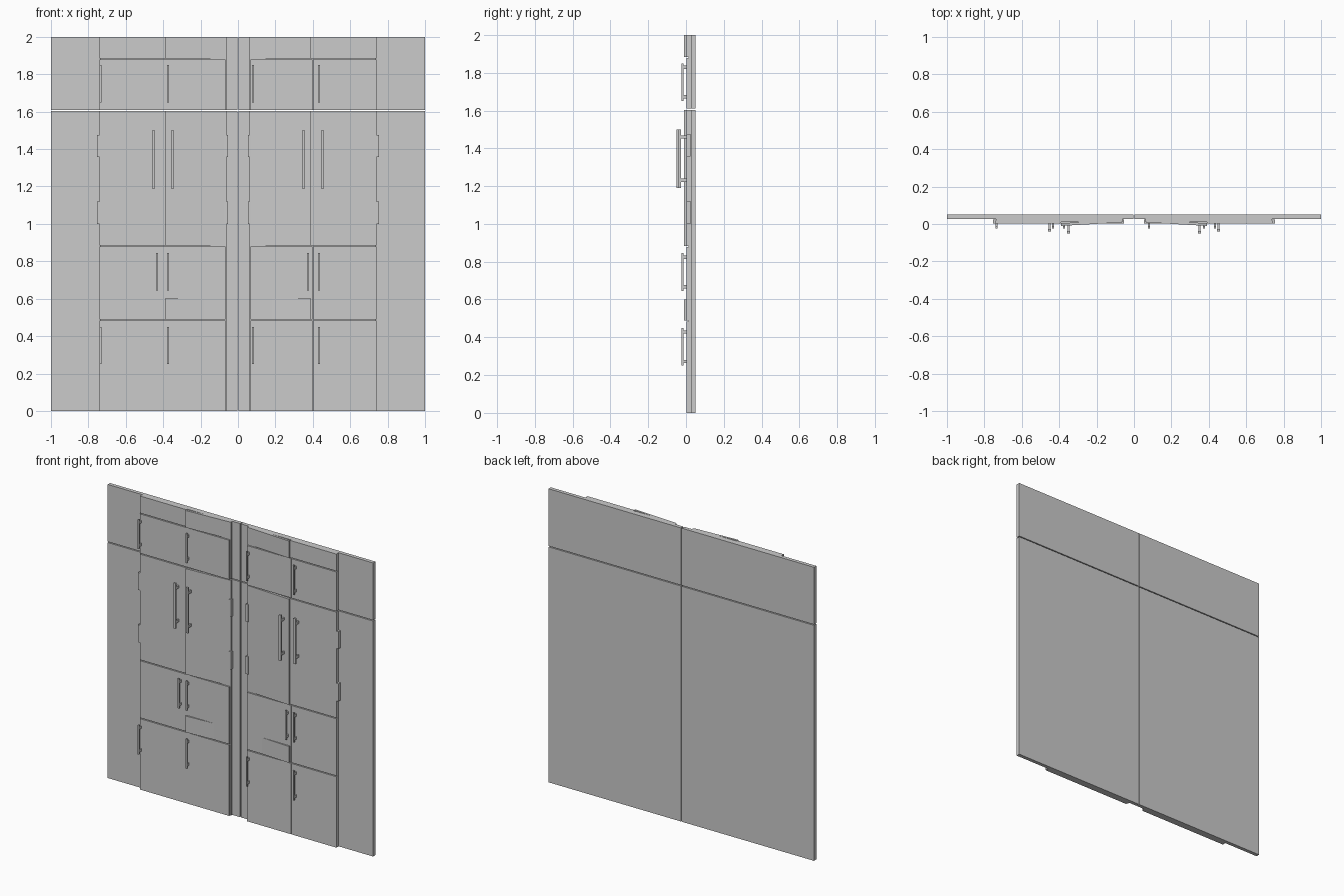
import bpy, bmesh
from mathutils import Vector

if "Cube" in bpy.data.objects:
    bpy.data.objects.remove(bpy.data.objects["Cube"])


def add_mesh(name, boxes):
    """One object from boxes (x0, x1, y0, y1, z0, z1, shear), shear = y offset at x1."""
    bm = bmesh.new()
    for x0, x1, y0, y1, z0, z1, shear in boxes:
        verts = bmesh.ops.create_cube(bm, size=1)["verts"]
        for v in verts:
            right = v.co.x > 0
            v.co = Vector((x1 if right else x0,
                           (y1 if v.co.y > 0 else y0) + (shear if right else 0),
                           z1 if v.co.z > 0 else z0))
    mesh = bpy.data.meshes.new(name)
    bm.to_mesh(mesh)
    bm.free()
    obj = bpy.data.objects.new(name, mesh)
    bpy.context.collection.objects.link(obj)
    return obj


def box(name, x0, x1, y0, y1, z0, z1, shear=0):
    return add_mesh(name, [(min(x0, x1), max(x0, x1), y0, y1, z0, z1, shear)])


def handle(x, z0, z1, y_bar, width, depth, inset):
    """Bar pull with two standoff posts."""
    parts = [(x - width / 2, x + width / 2, y_bar, y_bar + depth, z0, z1, 0)]
    for z in (z0 + inset, z1 - inset):
        parts.append((x - .005, x + .005, y_bar + depth - .002, .008, z - .009, z + .009, 0))
    add_mesh("handle", parts)


SPLIT = {-1: .39, 1: .40}
for s in (-1, 1):
    # back panels, split above the tall doors
    for z0, z1 in ((0, 1.604), (1.61, 2)):
        box("back_panel", s * .003, s, .026, .051, z0, z1)
        box("cabinet_body", s * .062, s * .738, .012, .026, z0, z1)

    # flat doors and drawers
    for z0, z1 in ((0, .483), (.489, .878), (1.61, 1.878)):
        box("inner_door", s * .068, s * (SPLIT[s] - .001), .002, .018, z0, z1)
        box("outer_door", s * (SPLIT[s] + .001), s * .74, .002, .018, z0, z1)
    for z0, z1 in ((.884, 1.604), (1.884, 2)):
        box("outer_door", s * .391, s * .74, .002, .018, z0, z1)

    # slightly open inner doors, free edge in the middle of each unit
    for z0, z1 in ((.489, .6), (.884, 1.604), (1.884, 2)):
        start, lean = (.0085, -.0185) if s > 0 else (-.010, .0185)
        box("ajar_door", s * .068, s * .39, start, start + .014, z0, z1, lean)

    # hinge tabs on both edges
    for z0, z1 in ((1.0, 1.12), (1.357, 1.475)):
        box("outer_hinge", s * .735, s * .755, .002, .024, z0, z1)
        box("inner_hinge", s * .054, s * .072, .004, .024, z0, z1)

    # long pulls
    handle(s * .35, 1.19, 1.5, -.051, .016, .013, .04)
    handle(s * .452, 1.19, 1.5, -.04, .016, .013, .04)

# short pulls
for z in (.25, 1.65):
    for x in (-.735, -.375, .08, .434):
        handle(x, z, z + .2, -.023, .01, .01, .022)
for x in (-.434, -.375, .375, .434):
    handle(x, .645, .845, -.023, .01, .01, .022)
